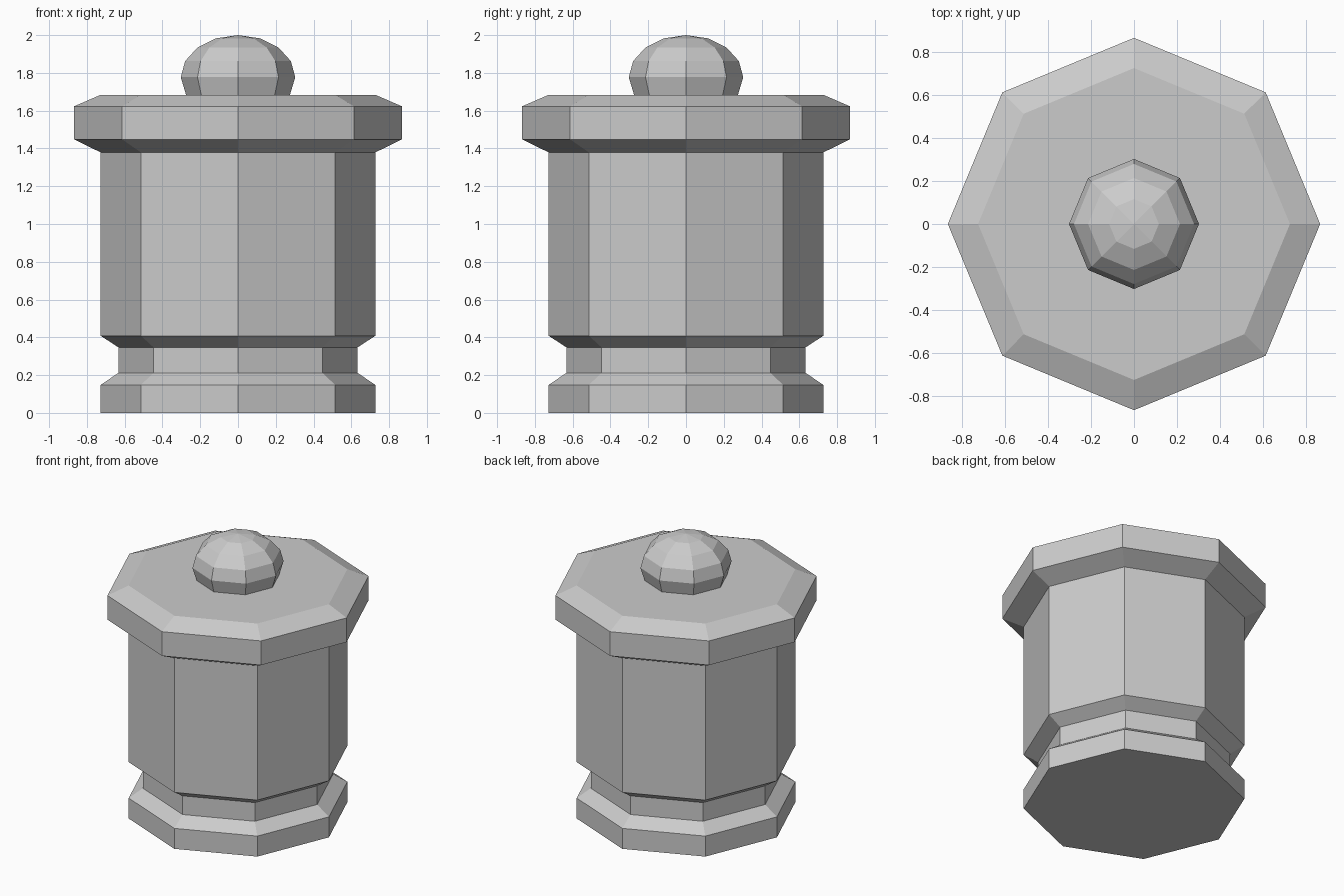
import bpy, bmesh, math

if "Cube" in bpy.data.objects:
    bpy.data.objects.remove(bpy.data.objects["Cube"])

SIDES = 8


def turned(name, profile):
    """Closed eight-sided solid from (radius, z) points, bottom to top; radius 0 is a pole."""
    bm = bmesh.new()
    rings = []
    for r, z in profile:
        if r == 0:
            rings.append([bm.verts.new((0, 0, z))] * SIDES)
        else:
            angles = [2 * math.pi * i / SIDES for i in range(SIDES)]
            rings.append([bm.verts.new((r * math.cos(a), r * math.sin(a), z)) for a in angles])
    for lo, hi in zip(rings, rings[1:]):
        for i in range(SIDES):
            j = (i + 1) % SIDES
            corners = [lo[i], lo[j], hi[j], hi[i]]
            bm.faces.new(list(dict.fromkeys(corners)))
    # Flat caps on open ends
    for ring in (rings[0], rings[-1]):
        if len(set(ring)) > 1:
            bm.faces.new(ring)
    bmesh.ops.recalc_face_normals(bm, faces=bm.faces)
    mesh = bpy.data.meshes.new(name)
    bm.to_mesh(mesh)
    bm.free()
    obj = bpy.data.objects.new(name, mesh)
    bpy.context.collection.objects.link(obj)
    return obj


# Jar: foot, recessed neck, straight body and overhanging bevelled rim
turned("jar_body", [
    (0.727, 0.0), (0.727, 0.148),
    (0.633, 0.212), (0.633, 0.347),
    (0.727, 0.408), (0.727, 1.379),
    (0.868, 1.448), (0.868, 1.623), (0.727, 1.684),
])

# Knob: flattened ball, its underside resting in the top
R, H, Z = 0.303, 0.223, 1.777
ball = [(R * math.cos(math.radians(a)), Z + H * math.sin(math.radians(a)))
        for a in (-25, 0, 22.5, 45, 67.5)]
turned("lid_knob", ball + [(0, Z + H)])
